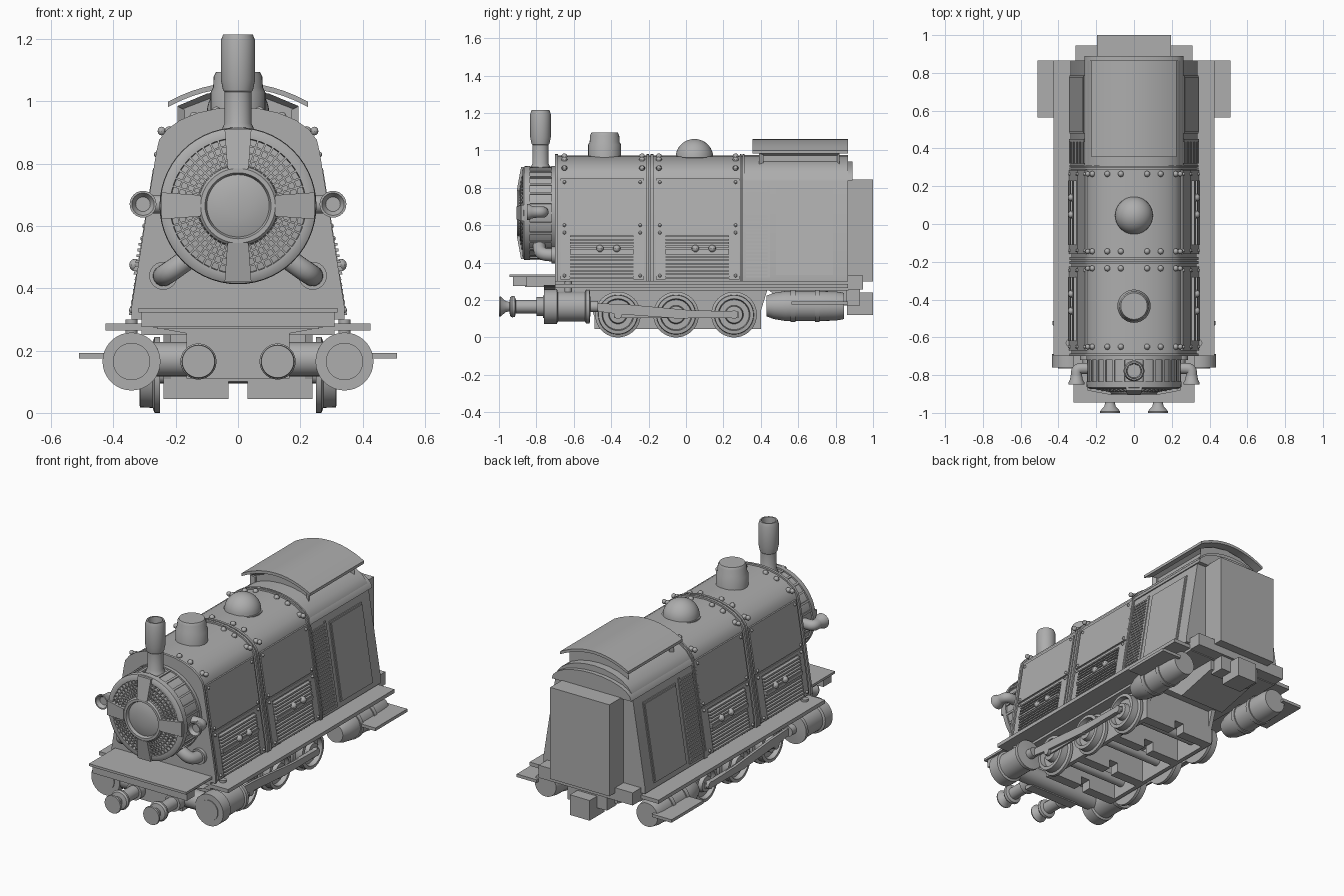
import bpy, bmesh, math
from mathutils import Vector, Matrix
from mathutils.geometry import interpolate_bezier

if "Cube" in bpy.data.objects:
    bpy.data.objects.remove(bpy.data.objects["Cube"])

grey = bpy.data.materials.new("plain_grey")
grey.diffuse_color = (0.42, 0.42, 0.42, 1)
grey.use_nodes = True
grey.node_tree.nodes["Principled BSDF"].inputs["Base Color"].default_value = grey.diffuse_color


def finish(bm, name, mirror=False):
    bmesh.ops.remove_doubles(bm, verts=bm.verts, dist=1e-5)
    if mirror:
        d = bmesh.ops.duplicate(bm, geom=bm.verts[:] + bm.edges[:] + bm.faces[:])
        for e in d["geom"]:
            if isinstance(e, bmesh.types.BMVert):
                e.co.x *= -1
    bmesh.ops.recalc_face_normals(bm, faces=bm.faces)
    me = bpy.data.meshes.new(name)
    bm.to_mesh(me)
    bm.free()
    me.materials.append(grey)
    me.polygons.foreach_set("use_smooth", [True] * len(me.polygons))
    me.set_sharp_from_angle(angle=math.radians(32))
    ob = bpy.data.objects.new(name, me)
    bpy.context.collection.objects.link(ob)
    return ob


def add_prism(bm, pts, axis, a, b):
    # axis Y: points are (x, z); axis X: points are (y, z)
    f = (lambda p, t: (p[0], t, p[1])) if axis == 'Y' else (lambda p, t: (t, p[0], p[1]))
    A = [bm.verts.new(f(p, a)) for p in pts]
    B = [bm.verts.new(f(p, b)) for p in pts]
    n = len(pts)
    bm.faces.new(A)
    bm.faces.new(B[::-1])
    for i in range(n):
        bm.faces.new((A[i], A[(i + 1) % n], B[(i + 1) % n], B[i]))


def prism(name, pts, axis, a, b, mirror=False):
    bm = bmesh.new()
    add_prism(bm, pts, axis, a, b)
    return finish(bm, name, mirror)


def boxes(name, items, mirror=False):
    bm = bmesh.new()
    for x0, x1, y0, y1, z0, z1 in items:
        add_prism(bm, [(x0, z0), (x1, z0), (x1, z1), (x0, z1)], 'Y', y0, y1)
    return finish(bm, name, mirror)


def lathe(name, prof, c, axis, seg=32, mirror=False):
    # prof is (radius, position along axis); c gives the two other coordinates
    bm = bmesh.new()
    rings = []
    for r, h in prof:
        ring = []
        for i in range(seg):
            t = 2 * math.pi * i / seg
            u, v = c[0] + r * math.cos(t), c[1] + r * math.sin(t)
            ring.append(bm.verts.new({'X': (h, u, v), 'Y': (u, h, v), 'Z': (u, v, h)}[axis]))
        rings.append(ring)
    for p, q in zip(rings, rings[1:]):
        for i in range(seg):
            j = (i + 1) % seg
            bm.faces.new((p[i], p[j], q[j], q[i]))
    return finish(bm, name, mirror)


def pipe(name, p0, h0, h1, p1, r, mirror=True, seg=20):
    path = interpolate_bezier(Vector(p0), Vector(h0), Vector(h1), Vector(p1), 12)
    bm = bmesh.new()
    tan = (path[1] - path[0]).normalized()
    u = tan.orthogonal().normalized()
    rings = []
    for i, p in enumerate(path):
        t = (path[min(i + 1, 11)] - path[max(i - 1, 0)]).normalized()
        u = tan.rotation_difference(t) @ u
        tan = t
        v = t.cross(u)
        rings.append([bm.verts.new(p + r * (u * math.cos(a) + v * math.sin(a)))
                      for a in (2 * math.pi * k / seg for k in range(seg))])
    for p, q in zip(rings, rings[1:]):
        for i in range(seg):
            j = (i + 1) % seg
            bm.faces.new((p[i], p[j], q[j], q[i]))
    bm.faces.new(rings[0])
    bm.faces.new(rings[-1])
    finish(bm, name, mirror)


def side(z):  # half width of the sloping hull side
    return 0.332 - (z - 0.34) * 0.16


def plate(bm, y0, y1, z0, z1, d):  # plate lying on the sloping side
    add_prism(bm, [(side(z0) - .02, z0), (side(z0) + d, z0), (side(z1) + d, z1), (side(z1) - .02, z1)], 'Y', y0, y1)


def arch(x, z):  # hull arch from the eaves to the ridge
    return [(x * math.sin(a), 0.84 + z * math.cos(a)) for a in [math.radians(-90 + 15 * i) for i in range(13)]]


def hull(g):
    top = arch(side(.84) + g, .132 + g)
    return [(.332 + g, .30), (.332 + g, .34)] + top[::-1] + [(-.332 - g, .34), (-.332 - g, .30)]


# Hull, collars and cab
prism("boiler_casing", hull(0), 'Y', -.70, .31)
prism("cab_body", hull(.003), 'Y', .31, .865)
for i, (a, b) in enumerate([(-.70, -.685), (-.212, -.197), (-.19, -.175), (.288, .298), (.302, .312)]):
    prism(f"hull_collar_{i}", hull(.01), 'Y', a, b)
prism("cab_cap", arch(.262, .10), 'Y', .31, .89)

# Side panels with frames and louvers
bm = bmesh.new()
for y0 in (-.68, -.17):
    y1 = y0 + .455
    plate(bm, y0 + .01, y1, .585, .85, .008)
    l0, l1 = y0 + .06, y0 + .40
    for a, b, c, d in ((y0 + .01, l0, .31, .575), (l1, y1, .31, .575), (l0, l1, .555, .575)):
        plate(bm, a, b, c, d, .006)
    for k in range(13):
        z = .315 + k * .0185
        plate(bm, l0, l1, z, z + .009, .014 if z < .44 else .02)
    plate(bm, l0, l1, .455, .465, .024)
finish(bm, "side_panels_and_louvers", True)
bm = bmesh.new()
for k in range(25):
    z = .32 + k * .0195
    plate(bm, .32, .435, z, z + .010, .008)
plate(bm, .435, .45, .32, .81, .008)
plate(bm, .48, .785, .335, .795, .008)
plate(bm, .49, .775, .345, .785, .012)
finish(bm, "cab_doors_and_vent", True)

# Rivets and louver knobs
bm = bmesh.new()
def ball(p, r):
    bmesh.ops.create_uvsphere(bm, u_segments=10, v_segments=6, radius=r, matrix=Matrix.Translation(p))
for y in (-.65, -.235, -.145, .265):
    for deg in (16, 34, 61):
        a = math.radians(deg)
        ball((.252 * math.sin(a), y, .84 + .133 * math.cos(a)), .016)
    ball((.245, y, .905), .014)
for y0 in (-.68, -.17):
    for y in (y0 + .03, y0 + .435):
        for z in (.33, .56, .60, .83):
            ball((side(z) + .008, y, z), .009)
    for y in (y0 + .22, y0 + .31):
        ball((side(.475) + .02, y, .475), .02)
finish(bm, "rivets_and_knobs", True)

# Cab roof with slotted vent box
bm = bmesh.new()
add_prism(bm, [(-.195, .91), (.195, .91), (.195, .985), (.1, 1.025), (0, 1.04), (-.1, 1.025), (-.195, .985)], 'Y', .39, .82)
bmesh.ops.recalc_face_normals(bm, faces=bm.faces)
bmesh.ops.inset_individual(bm, faces=[f for f in bm.faces if abs(f.normal.x) > .9 or f.normal.y < -.9],
                           thickness=.018, depth=-.025)
finish(bm, "roof_vent_box")
xs = [-.225 + .0375 * i for i in range(13)]
prism("cab_roof", [(x, 1.06 - 1.2 * x * x) for x in xs] + [(x, 1.043 - 1.2 * x * x) for x in xs[::-1]], 'Y', .355, .865)

# Rear bunker, coupling and beams
boxes("rear_bunker", [(-.195, .195, .86, 1.0, .30, .845)])
boxes("rear_coupling", [(-.065, .065, .86, 1.0, .12, .24), (-.13, .13, .84, .93, .17, .27)])
boxes("rear_beam", [(-.31, .31, .84, .945, .255, .33)])
prism("rear_underframe", [(.42, .27), (.86, .27), (.86, .19), (.60, .13)], 'X', -.15, .15)

# Running boards, deck and front beam
boxes("floor", [(-.31, .31, -.70, .87, .25, .302)])
boxes("running_boards", [(.28, .425, -.70, .865, .265, .287)], True)
boxes("rear_steps", [(.38, .51, .565, .865, .175, .193)], True)
boxes("front_deck", [(-.32, .32, -.945, -.69, .322, .336), (-.31, .31, -.925, -.85, .275, .324),
                     (-.26, .26, -.86, -.69, .27, .324)])
prism("front_plate", [(-.30, .28), (.30, .28), (.165, .255), (.165, .11), (-.165, .11), (-.165, .255)], 'Y', -.76, -.70)

# Underframe
prism("frame_sides", [(-.54, .27), (-.47, .045), (.37, .045), (.44, .27)], 'X', .215, .24, True)
boxes("frame_cross_plates", [(.03, .24, y, y + .06, .045, .125) for y in (-.49, -.24, .07, .34)]
      + [(0, .24, y, y + .06, .10, .27) for y in (-.49, -.24, .07, .34)], True)

# Wheels, axles and rods
for i, y in enumerate((-.364, -.053, .257)):
    lathe(f"wheel_pair_{i}", [(0, .25), (.122, .25), (.122, .268), (.106, .274), (.104, .315), (.085, .317), (.08, .29),
          (.05, .29), (.045, .318), (.022, .32), (.022, .345), (0, .345)], (y, .122), 'X', 40, True)
    lathe(f"axle_{i}", [(0, -.26), (.027, -.26), (.027, .26), (0, .26)], (y, .122), 'X', 20)
prism("coupling_rods", [(-.385, .105), (.28, .105), (.28, .14), (-.385, .14)], 'X', .318, .328, True)
prism("main_rods", [(-.52, .185), (-.30, .175), (.03, .145), (.257, .14), (.275, .122), (.257, .105), (-.05, .102),
                    (-.36, .125), (-.52, .145)], 'X', .329, .345, True)
lathe("front_cylinders", [(0, -.765), (.06, -.765), (.06, -.76), (.093, -.76), (.093, -.69), (.08, -.685), (.08, -.54),
      (.09, -.535), (.09, -.515), (.03, -.51), (.03, -.47), (0, -.47)], (.342, .165), 'Y', 36, True)
lathe("cylinder_cross_pipe", [(.055, -.3), (.055, .3)], (-.70, .172), 'X', 24)
lathe("valve_stems", [(0, .22), (.02, .22), (.02, .30), (0, .30)], (.342, -.63), 'Z', 12, True)
lathe("rear_tanks", [(0, .43), (.055, .43), (.07, .47), (.08, .53), (.08, .56), (.086, .56), (.086, .585), (.08, .585),
      (.08, .69), (.086, .69), (.086, .715), (.08, .715), (.078, .80), (.07, .845), (0, .845)], (.335, .168), 'Y', 32, True)

# Buffers
lathe("buffers", [(0, -1.0), (.052, -1.0), (.054, -.992), (.03, -.965), (.025, -.945), (.05, -.94), (.058, -.93),
      (.055, -.915), (.036, -.91), (.036, -.80), (.05, -.80), (.05, -.74), (0, -.74)], (.127, .165), 'Y', 28, True)

# Smokebox, grille and lamp
C = (0, .665)
lathe("smokebox", [(.24, -.69), (.24, -.85), (.215, -.855), (.11, -.87), (0, -.87)], C, 'Y', 56)
lathe("smokebox_rings", [(.24, -.70), (.252, -.70), (.252, -.72), (.243, -.72), (.243, -.835), (.252, -.835),
      (.25, -.865), (.235, -.874), (.218, -.874), (.215, -.85)], C, 'Y', 56)
lathe("front_lamp", [(.135, -.85), (.128, -.895), (.12, -.903), (.106, -.903), (.10, -.885), (.075, -.893),
      (.04, -.898), (0, -.90)], C, 'Y', 48)
for i, r in enumerate((.15, .172, .195)):
    y = -.893 + (r - .125) * .2
    lathe(f"grille_ring_{i}", [(r - .003, y + .02), (r - .003, y), (r + .003, y), (r + .003, y + .02)], C, 'Y', 56)
bm = bmesh.new()
def radial(ang, w0, w1, r0, r1, ya, yb, d):  # bar pointing outward on the round front
    m = Matrix.Translation((0, 0, C[1])) @ Matrix.Rotation(ang, 4, 'Y')
    v = [bm.verts.new(m @ Vector(p)) for p in
         [(-w0, ya, r0), (w0, ya, r0), (w1, yb, r1), (-w1, yb, r1),
          (-w0, ya + d, r0), (w0, ya + d, r0), (w1, yb + d, r1), (-w1, yb + d, r1)]]
    for f in ((0, 1, 2, 3), (7, 6, 5, 4), (0, 4, 5, 1), (1, 5, 6, 2), (2, 6, 7, 3), (3, 7, 4, 0)):
        bm.faces.new([v[k] for k in f])
for q in range(4):
    radial(q * math.pi / 2, .034, .043, .12, .245, -.905, -.882, .04)
    for k in range(9):
        radial(q * math.pi / 2 + math.radians(17 + 7 * k), .003, .0035, .12, .225, -.892, -.872, .02)
finish(bm, "grille_spokes")
bm = bmesh.new()
for k in range(28):
    radial(2 * math.pi * k / 28, .006, .006, .235, .25, -.84, -.84, .13)
finish(bm, "smokebox_ribs")

# Chimney, sand box and steam dome
lathe("chimney", [(.058, .89), (.05, .915), (.043, .93), (.043, 1.03), (.048, 1.035), (.055, 1.07), (.055, 1.195),
      (.048, 1.215), (.040, 1.215), (.036, 1.12), (0, 1.12)], (0, -.778), 'Z')
lathe("sand_box", [(.088, .92), (.088, 1.03), (.08, 1.045), (.078, 1.08), (.07, 1.095), (0, 1.095)], (0, -.435), 'Z')
lathe("steam_dome", [(.108, .93), (.108, .965)] + [(.1 * math.cos(math.radians(a)), .965 + .096 * math.sin(math.radians(a)))
      for a in range(0, 91, 10)], (0, .045), 'Z', 36)

# Side horns and lower steam pipes
pipe("horn_pipes", (.22, -.765, .67), (.31, -.765, .67), (.305, -.755, .67), (.305, -.83, .67), .03)
lathe("horn_mouths", [(.03, -.80), (.034, -.825), (.043, -.84), (.043, -.85), (.036, -.85), (.014, -.815), (0, -.815)],
      (.305, .67), 'Y', 24, True)
pipe("lower_steam_pipes", (.14, -.785, .51), (.22, -.785, .45), (.24, -.785, .44), (.24, -.69, .44), .034)
lathe("pipe_flanges", [(0, -.72), (.045, -.72), (.045, -.69), (0, -.69)], (.24, .44), 'Y', 24, True)
